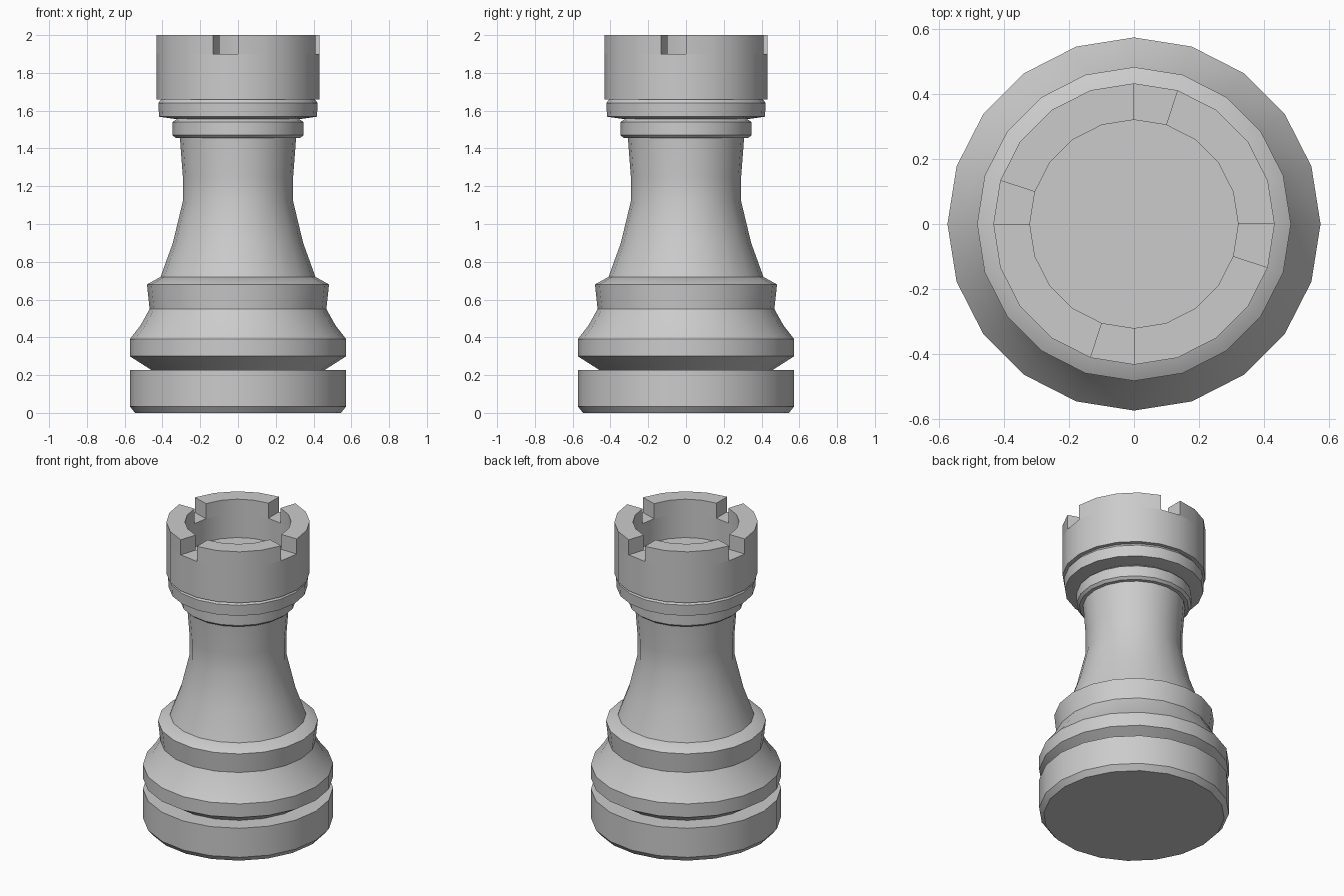
import bpy, bmesh
from math import sin, cos, pi, radians

if "Cube" in bpy.data.objects:
    bpy.data.objects.remove(bpy.data.objects["Cube"])

SIDES = 20


def lathe(name, profile, edit=None):
    """Revolve (radius, z) points into a capped 20-sided solid."""
    bm = bmesh.new()
    rings = [[bm.verts.new((r * cos(2 * pi * i / SIDES), r * sin(2 * pi * i / SIDES), z))
              for i in range(SIDES)] for r, z in profile]
    bands = []
    for a, b in zip(rings, rings[1:]):
        bands.append([bm.faces.new((a[i], a[(i + 1) % SIDES], b[(i + 1) % SIDES], b[i]))
                      for i in range(SIDES)])
    bm.faces.new(rings[0][::-1])
    bm.faces.new(rings[-1])
    if edit:
        edit(bm, bands)
    bmesh.ops.recalc_face_normals(bm, faces=bm.faces[:])
    mesh = bpy.data.meshes.new(name)
    bm.to_mesh(mesh)
    bm.free()
    obj = bpy.data.objects.new(name, mesh)
    bpy.context.collection.objects.link(obj)
    bpy.ops.object.select_all(action='DESELECT')
    obj.select_set(True)
    bpy.context.view_layer.objects.active = obj
    bpy.ops.object.shade_smooth_by_angle(angle=radians(30))
    return obj


def raise_battlements(bm, bands):
    """Extrude the rim upward, leaving one segment per quarter as a notch."""
    rim = [f for i, f in enumerate(bands[RIM_BAND]) if i % 5 != 4]
    new = bmesh.ops.extrude_face_region(bm, geom=rim)['geom']
    verts = [g for g in new if isinstance(g, bmesh.types.BMVert)]
    bmesh.ops.translate(bm, verts=verts, vec=(0, 0, 0.1))


# foot disc
lathe("base", [(0.545, 0), (0.573, 0.035), (0.573, 0.228)])

# bulge above the foot
lathe("bulge", [(0.46, 0.22), (0.46, 0.228), (0.573, 0.30), (0.573, 0.39),
                (0.515, 0.465), (0.468, 0.55)])

# collar and waisted neck
lathe("collar", [(0.468, 0.55), (0.482, 0.68), (0.41, 0.72)])
lathe("neck", [(0.41, 0.72), (0.345, 0.90), (0.292, 1.12), (0.292, 1.25), (0.308, 1.46)])

# ring under the crown
lathe("neck_ring", [(0.33, 1.455), (0.346, 1.47), (0.346, 1.54), (0.325, 1.555), (0.32, 1.575)])

# crown plate
lathe("crown_plate", [(0.34, 1.557), (0.418, 1.568), (0.422, 1.64), (0.405, 1.662)])

# hollow crown with four notches
RIM_BAND = 1
lathe("crown", [(0.432, 1.66), (0.432, 1.9), (0.32, 1.9), (0.32, 1.745)], raise_battlements)
